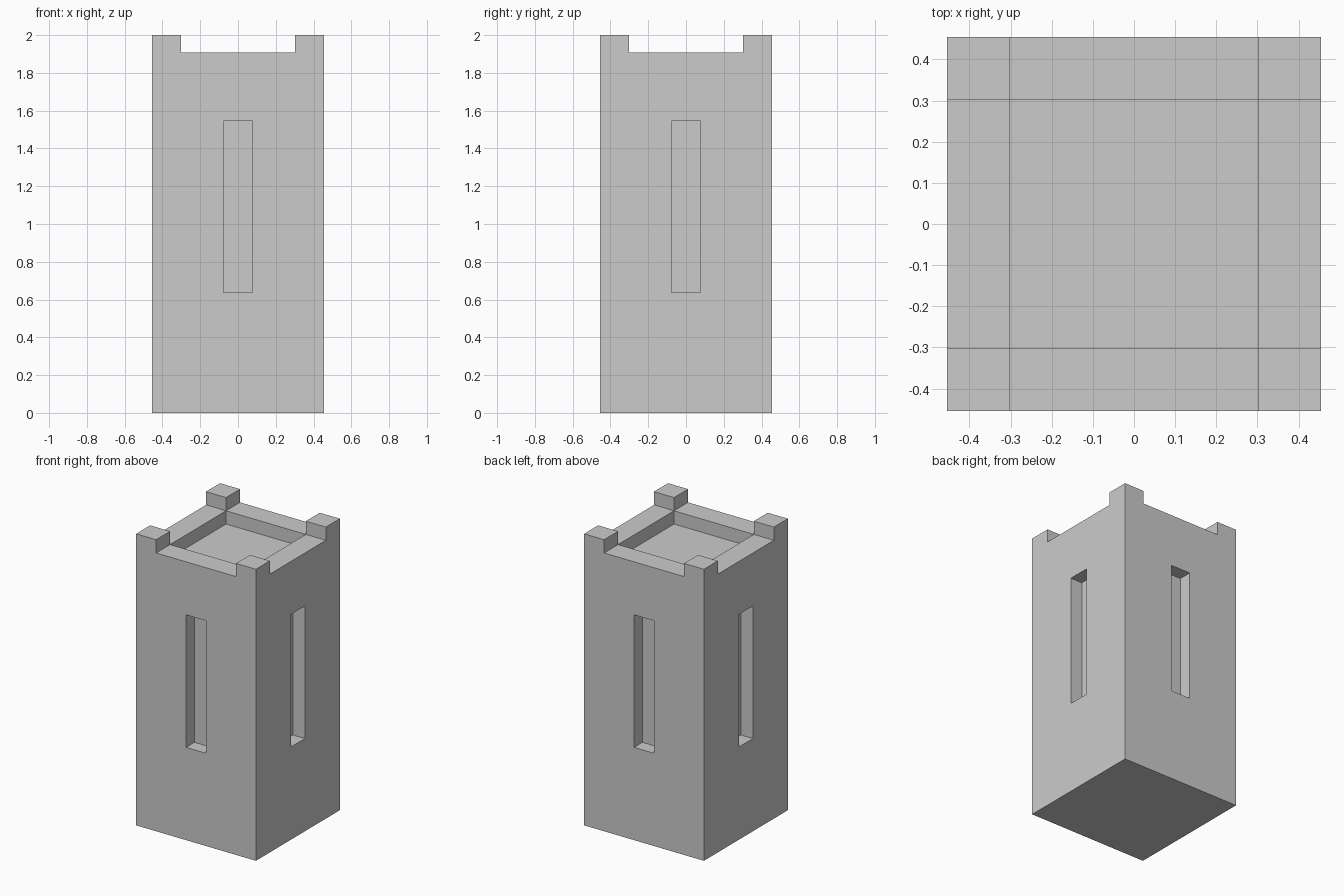
import bpy

if "Cube" in bpy.data.objects:
    bpy.data.objects.remove(bpy.data.objects["Cube"])

U = 1 / 11            # model module: tower is 10 x 10 x 22 modules
HALF = 5 * U          # outer half width
INNER = HALF * 2 / 3  # inner face of the parapet and corner blocks
SLIT = HALF / 6       # half width of a window
WALL_TOP = 21 * U
TOP = 22 * U


def box(name, lo, hi):
    """Axis-aligned box between two corners."""
    bpy.ops.mesh.primitive_cube_add(size=1)
    ob = bpy.context.object
    ob.name = name
    for v in ob.data.vertices:
        v.co = [h if c > 0 else l for c, l, h in zip(v.co, lo, hi)]
    return ob


def cut(target, cutter):
    """Subtract the cutter from the target, then remove the cutter."""
    mod = target.modifiers.new("cut", 'BOOLEAN')
    mod.operation = 'DIFFERENCE'
    mod.solver = 'EXACT'
    mod.object = cutter
    bpy.context.view_layer.objects.active = target
    bpy.ops.object.modifier_apply(modifier=mod.name)
    bpy.data.objects.remove(cutter, do_unlink=True)


# Solid tower up to the corner block tops
tower = box("tower", (-HALF, -HALF, 0), (HALF, HALF, TOP))

# Crenel gaps leave four corner blocks
cut(tower, box("gap_x", (-1, -INNER, WALL_TOP), (1, INNER, 3)))
cut(tower, box("gap_y", (-INNER, -1, WALL_TOP), (INNER, 1, 3)))

# Sunken roof floor inside the parapet
cut(tower, box("roof_pit", (-INNER, -INNER, 20 * U), (INNER, INNER, 3)))

# Recessed slit window on each face
inset = HALF - U
for s in (-1, 1):
    a, b = sorted((s * inset, s * 0.6))
    cut(tower, box("slit_x", (a, -SLIT, 7 * U), (b, SLIT, 17 * U)))
    cut(tower, box("slit_y", (-SLIT, a, 7 * U), (SLIT, b, 17 * U)))
